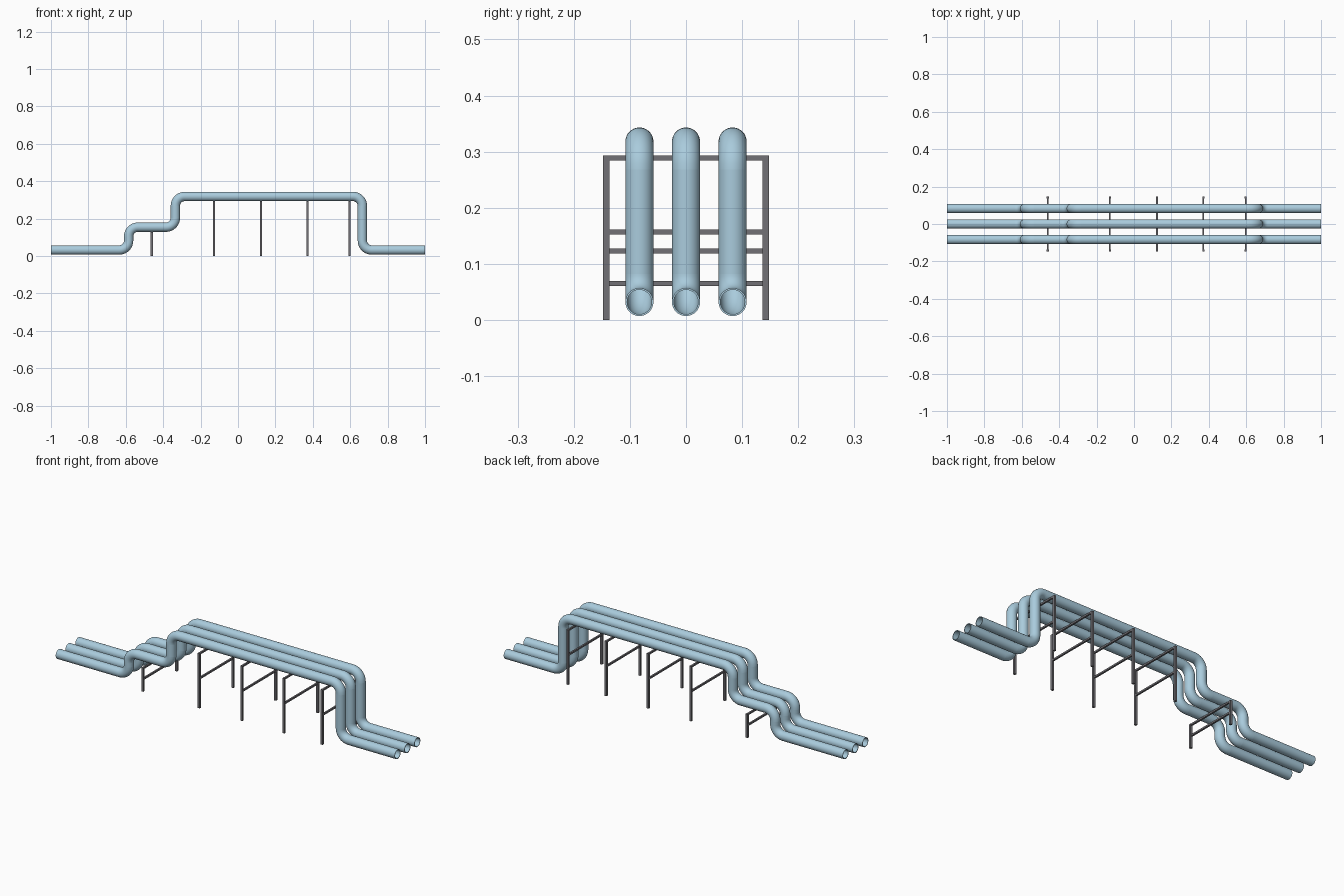
import bpy, bmesh, math
from mathutils import Vector

if "Cube" in bpy.data.objects:
    bpy.data.objects.remove(bpy.data.objects["Cube"])

R_OUT, R_IN, BEND, SIDES = 0.025, 0.0218, 0.05, 32
PIPE_Y = (-0.083, 0.0, 0.083)
# corner points (x, z) of the pipe centre line
ROUTE = [(-1, 0.032), (-0.585, 0.032), (-0.585, 0.154), (-0.335, 0.154),
         (-0.335, 0.318), (0.665, 0.318), (0.665, 0.032), (1, 0.032)]


def material(name, rgb):
    m = bpy.data.materials.new(name)
    m.diffuse_color = (*rgb, 1)
    m.use_nodes = True
    m.node_tree.nodes["Principled BSDF"].inputs["Base Color"].default_value = m.diffuse_color
    return m


BLUE = material("pale blue pipe", (0.40, 0.60, 0.72))
GREY = material("dark grey steel", (0.17, 0.165, 0.18))


def finish(bm, name, mat, smooth=False):
    bmesh.ops.recalc_face_normals(bm, faces=bm.faces)
    mesh = bpy.data.meshes.new(name)
    bm.to_mesh(mesh)
    bm.free()
    mesh.materials.append(mat)
    obj = bpy.data.objects.new(name, mesh)
    bpy.context.collection.objects.link(obj)
    if smooth:
        bpy.ops.object.select_all(action='DESELECT')
        obj.select_set(True)
        bpy.context.view_layer.objects.active = obj
        bpy.ops.object.shade_smooth_by_angle(angle=math.radians(35))
    return obj


def tube(name, path, y):
    """Hollow tube along a list of (point, tangent) pairs in the xz plane."""
    bm = bmesh.new()
    walls = []
    for r in (R_OUT, R_IN):
        rings = []
        for p, t in path:
            side = Vector((-t.y, t.x))
            ring = []
            for i in range(SIDES):
                a = math.tau * i / SIDES
                c, s = r * math.cos(a), r * math.sin(a)
                ring.append(bm.verts.new((p.x + side.x * c, y + s, p.y + side.y * c)))
            rings.append(ring)
        walls.append(rings)

    def bridge(a, b):
        for i in range(SIDES):
            j = (i + 1) % SIDES
            bm.faces.new((a[i], a[j], b[j], b[i]))
    for rings in walls:
        for a, b in zip(rings, rings[1:]):
            bridge(a, b)
    for end in (0, -1):
        bridge(walls[0][end], walls[1][end])
    finish(bm, name, BLUE, True)


# Straight runs and elbows for one route
pts = [Vector(p) for p in ROUTE]
sections = []
start = pts[0]
for a, b, c in zip(pts, pts[1:], pts[2:]):
    d0, d1 = (b - a).normalized(), (c - b).normalized()
    s, e = b - d0 * BEND, b + d1 * BEND
    sections.append(("straight_pipe", [(start, d0), (s, d0)]))
    centre = s + d1 * BEND
    arc = []
    for k in range(11):
        t = math.pi / 2 * k / 10
        arc.append((centre - d1 * BEND * math.cos(t) + d0 * BEND * math.sin(t),
                    d0 * math.cos(t) + d1 * math.sin(t)))
    sections.append(("pipe_elbow", arc))
    start = e
sections.append(("straight_pipe", [(start, d1), (pts[-1], d1)]))

for y in PIPE_Y:
    for name, path in sections:
        tube(name, path, y)


# Support frames: two legs and two crossbars each
def box(bm, centre, size):
    verts = bmesh.ops.create_cube(bm, size=1)["verts"]
    bmesh.ops.scale(bm, vec=size, verts=verts)
    bmesh.ops.translate(bm, vec=centre, verts=verts)


def frame(x, height, bar_z):
    bm = bmesh.new()
    for s in (-1, 1):
        box(bm, (x, s * 0.142, height / 2), (0.0115, 0.0115, height))
    for z in (height - 0.0045, bar_z):
        box(bm, (x, 0, z), (0.009, 0.274, 0.009))
    finish(bm, "support_frame", GREY)


frame(-0.461, 0.127, 0.065)
for x in (-0.129, 0.123, 0.371, 0.597):
    frame(x, 0.293, 0.157)
